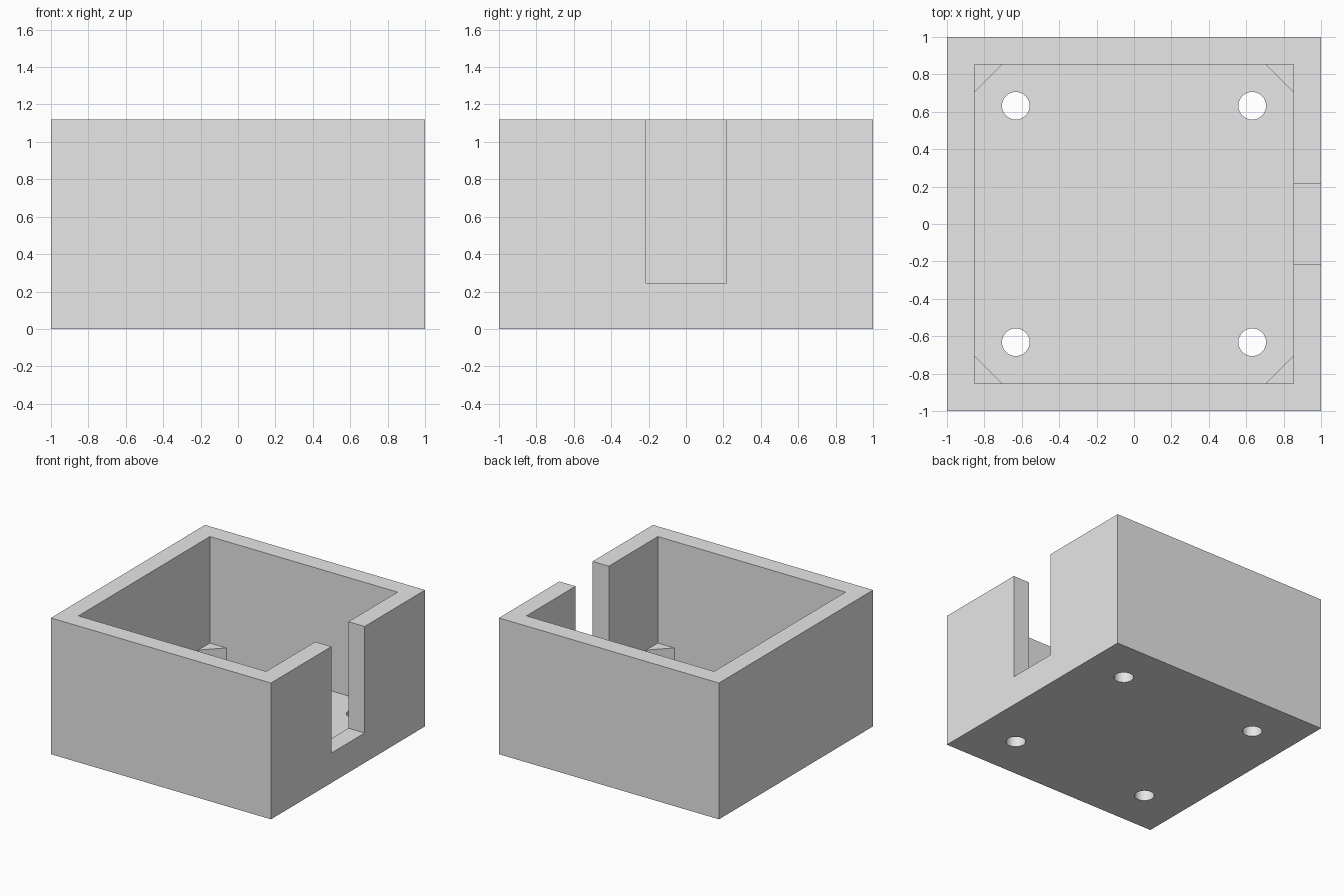
import bpy
import bmesh
from math import cos, sin, tau, radians

cube = bpy.data.objects.get("Cube")
if cube:
    bpy.data.objects.remove(cube, do_unlink=True)

HEIGHT = 1.12
INNER = 0.853        # half width of the pocket
FLOOR = 0.147        # floor thickness
LEDGE = 0.245        # slot sill and corner support height
CORNER = 0.15        # leg of each triangular corner support
SLOT = 0.216         # half width of the side slot
HOLE_POS, HOLE_R = 0.632, 0.074
ABOVE = HEIGHT + 0.2

grey = bpy.data.materials.new("light grey")
grey.use_nodes = True
grey.diffuse_color = (0.8, 0.8, 0.8, 1)
grey.node_tree.nodes["Principled BSDF"].inputs["Base Color"].default_value = (0.8, 0.8, 0.8, 1)


def prism(name, outline, z0, z1):
    """Extrude a flat outline from z0 up to z1."""
    bm = bmesh.new()
    base = bm.faces.new([bm.verts.new((x, y, z0)) for x, y in outline])
    top = bmesh.ops.extrude_face_region(bm, geom=[base])["geom"]
    verts = [v for v in top if isinstance(v, bmesh.types.BMVert)]
    bmesh.ops.translate(bm, verts=verts, vec=(0, 0, z1 - z0))
    bmesh.ops.recalc_face_normals(bm, faces=bm.faces)
    mesh = bpy.data.meshes.new(name)
    bm.to_mesh(mesh)
    bm.free()
    mesh.materials.append(grey)
    obj = bpy.data.objects.new(name, mesh)
    bpy.context.collection.objects.link(obj)
    return obj


def rect(x0, x1, y0, y1):
    return [(x0, y0), (x1, y0), (x1, y1), (x0, y1)]


def circle(cx, cy, r, n=32):
    return [(cx + r * cos(tau * i / n), cy + r * sin(tau * i / n)) for i in range(n)]


def cut(target, cutter):
    """Subtract the cutter from the target and discard it."""
    cutter.hide_render = True
    mod = target.modifiers.new("cut", 'BOOLEAN')
    mod.operation, mod.solver, mod.object = 'DIFFERENCE', 'EXACT', cutter
    bpy.ops.object.modifier_apply(modifier=mod.name)
    bpy.data.objects.remove(cutter, do_unlink=True)


# Solid block
box = prism("open_box", rect(-1, 1, -1, 1), 0, HEIGHT)
bpy.ops.object.select_all(action='DESELECT')
bpy.context.view_layer.objects.active = box
box.select_set(True)

# Square pocket above the corner supports
cut(box, prism("pocket", rect(-INNER, INNER, -INNER, INNER), LEDGE, ABOVE))

# Lower pocket with clipped corners, leaving the four supports
a, b = INNER, INNER - CORNER
octagon = [(a, -b), (a, b), (b, a), (-b, a), (-a, b), (-a, -b), (-b, -a), (b, -a)]
cut(box, prism("lower_pocket", octagon, FLOOR, LEDGE + 0.1))

# Slot through one side wall
cut(box, prism("slot", rect(INNER - 0.1, 1.2, -SLOT, SLOT), LEDGE, ABOVE))

# Four round holes through the floor
for sx in (-1, 1):
    for sy in (-1, 1):
        cut(box, prism("hole", circle(sx * HOLE_POS, sy * HOLE_POS, HOLE_R), -0.1, FLOOR + 0.1))

# Round hole walls, crisp edges elsewhere
bpy.ops.object.shade_smooth_by_angle(angle=radians(30))
